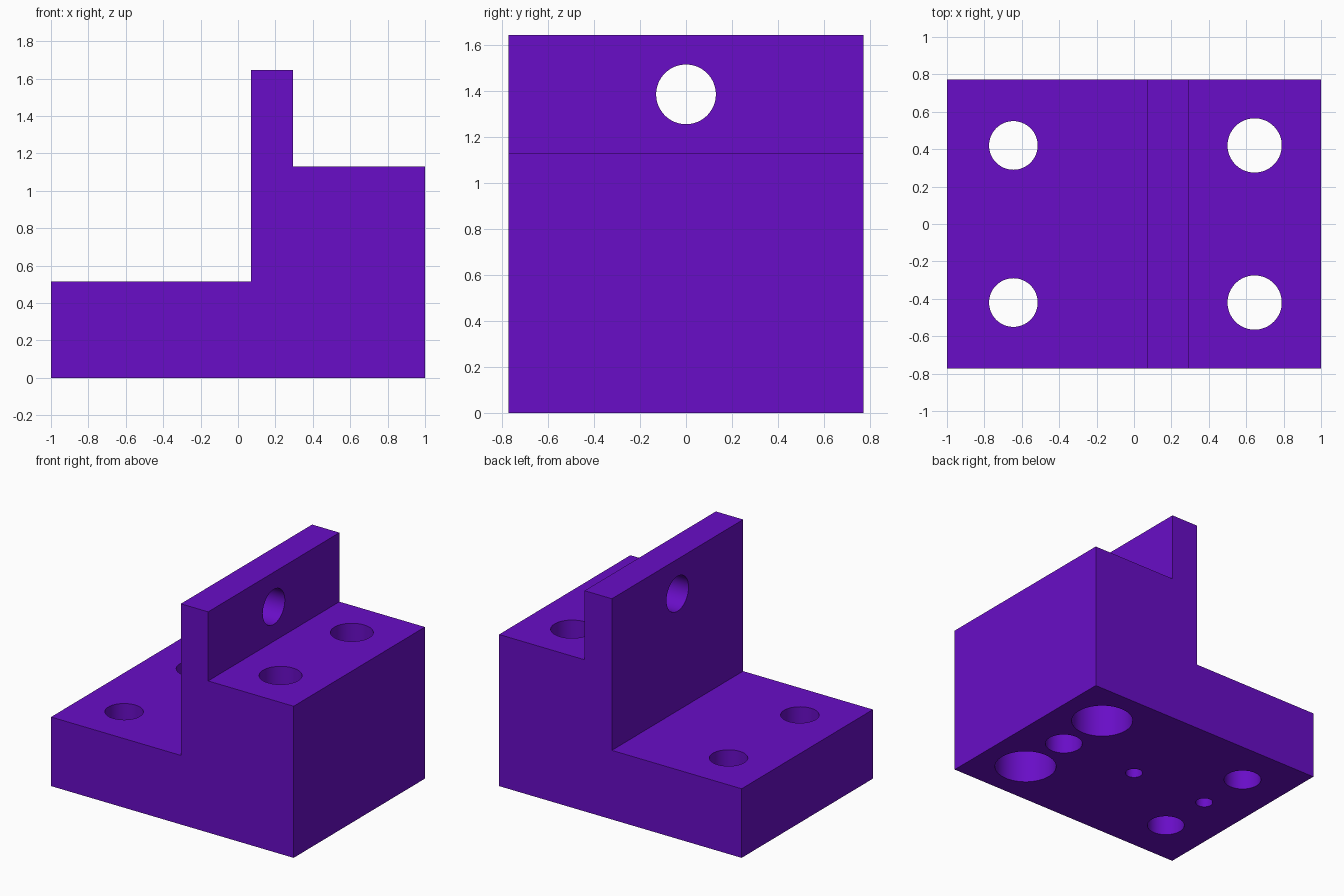
import bpy
import bmesh
from math import radians

cube = bpy.data.objects.get("Cube")
if cube:
    bpy.data.objects.remove(cube, do_unlink=True)

HALF_DEPTH = 0.773
BASE_TOP, SHELF_TOP, WALL_TOP = 0.515, 1.13, 1.645
WALL_LEFT, WALL_RIGHT = 0.07, 0.295
HOLE_X, HOLE_Y = 0.645, 0.42

# Single purple material
purple = bpy.data.materials.new("purple")
purple.use_nodes = True
color = (0.14, 0.004, 0.57, 1)
purple.diffuse_color = color
purple.node_tree.nodes["Principled BSDF"].inputs["Base Color"].default_value = color

# Stepped side profile extruded along the depth
profile = [(-1, 0), (1, 0), (1, SHELF_TOP), (WALL_RIGHT, SHELF_TOP),
           (WALL_RIGHT, WALL_TOP), (WALL_LEFT, WALL_TOP),
           (WALL_LEFT, BASE_TOP), (-1, BASE_TOP)]
bm = bmesh.new()
face = bm.faces.new([bm.verts.new((x, -HALF_DEPTH, z)) for x, z in profile])
extruded = bmesh.ops.extrude_face_region(bm, geom=[face])["geom"]
bmesh.ops.translate(bm, vec=(0, 2 * HALF_DEPTH, 0),
                    verts=[v for v in extruded if isinstance(v, bmesh.types.BMVert)])
bmesh.ops.recalc_face_normals(bm, faces=bm.faces)
mesh = bpy.data.meshes.new("stepped_block")
bm.to_mesh(mesh)
bm.free()
mesh.materials.append(purple)
block = bpy.data.objects.new("stepped_block", mesh)
bpy.context.collection.objects.link(block)


def drill(radius, length, center, rotation=(0, 0, 0)):
    """Cut a round hole into the block."""
    bpy.ops.mesh.primitive_cylinder_add(vertices=64, radius=radius, depth=length,
                                        location=center, rotation=rotation)
    cutter = bpy.context.object
    cutter.name = "hole_cutter"
    cutter.hide_render = True
    cutter.data.materials.append(purple)
    cut = block.modifiers.new("hole", "BOOLEAN")
    cut.operation = "DIFFERENCE"
    cut.solver = "EXACT"
    cut.object = cutter
    bpy.context.view_layer.objects.active = block
    bpy.ops.object.modifier_apply(modifier=cut.name)
    bpy.data.objects.remove(cutter, do_unlink=True)


def drill_from_below(radius, depth, x, y):
    drill(radius, depth + 0.2, (x, y, (depth - 0.2) / 2))


# Vertical bolt holes, counterbored from below on the tall side
for y in (-HOLE_Y, HOLE_Y):
    drill_from_below(0.13, 0.8, -HOLE_X, y)
    drill_from_below(0.145, 1.4, HOLE_X, y)
    drill_from_below(0.215, 0.615, HOLE_X, y)

# Blind holes along the centre line of the underside
drill_from_below(0.13, 0.5, HOLE_X, 0)
for x in (0, -HOLE_X):
    drill_from_below(0.06, 0.3, x, 0)

# Cross hole through the upright wall
drill(0.13, 0.6, ((WALL_LEFT + WALL_RIGHT) / 2, 0, 1.387), (0, radians(90), 0))

# Smooth bores with crisp edges
bpy.ops.object.select_all(action="DESELECT")
block.select_set(True)
bpy.context.view_layer.objects.active = block
bpy.ops.object.shade_smooth_by_angle(angle=radians(30))
